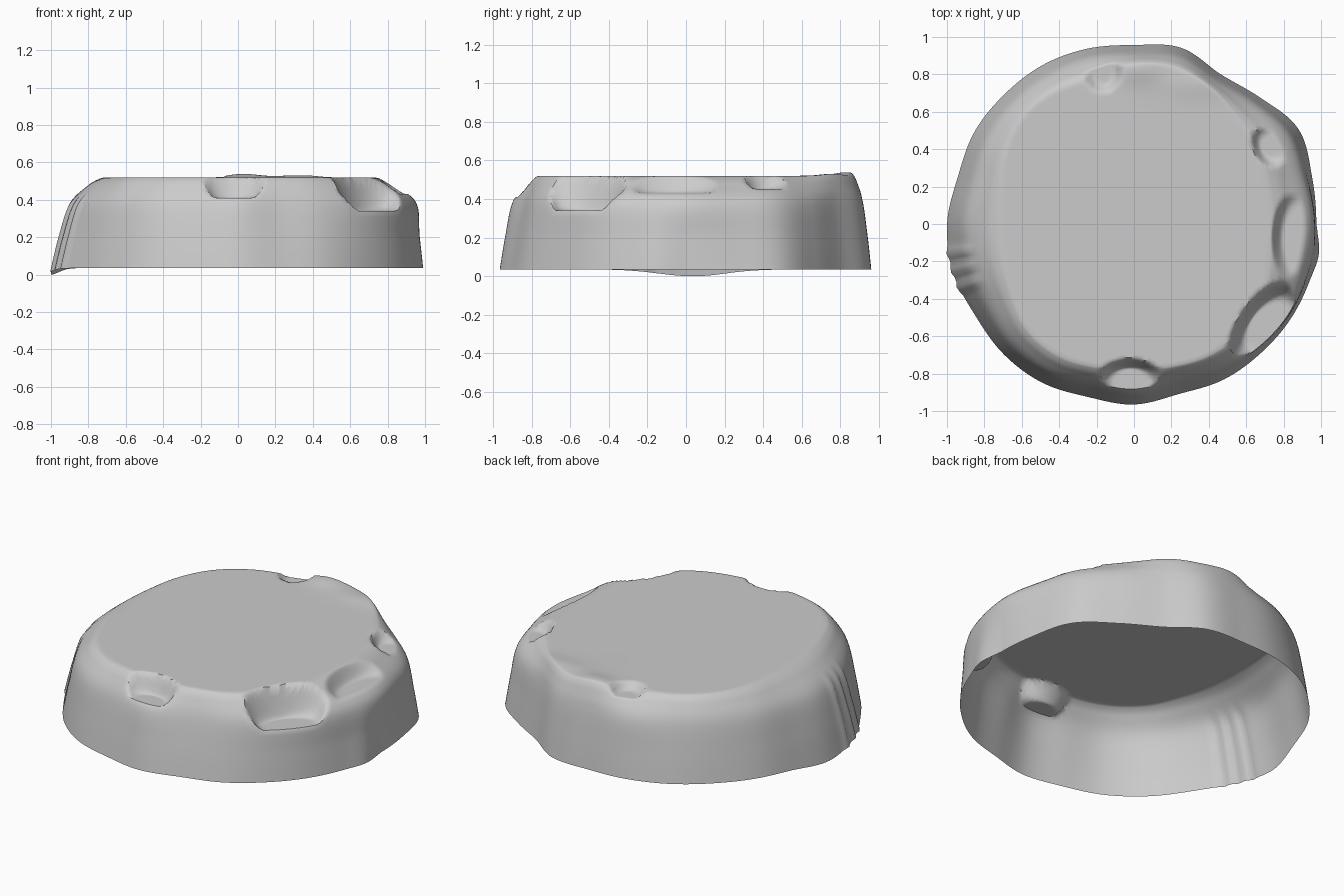
import bpy, bmesh
from math import pi, sin, cos, radians, exp, hypot

if "Cube" in bpy.data.objects:
    bpy.data.objects.remove(bpy.data.objects["Cube"])

# Radii every 15 degrees, counter-clockwise from +x: foot, shoulder (z=.38), flat top edge
FOOT = [.975, .985, 1.015, .955, .925, .975, .957, .97, .98, .98, .985, .975,
        1.0, 1.005, .98, .985, .98, .957, .965, .94, .96, .968, .98, .985]
SHOULDER = [.955, .94, .95, .91, .89, .93, .915, .92, .92, .92, .91, .89,
            .90, .90, .90, .92, .92, .89, .90, .87, .90, .93, .95, .95]
RIM = [.72, .72, .76, .78, .83, .86, .85, .80, .82, .82, .78, .73,
       .70, .71, .74, .79, .80, .78, .76, .78, .80, .80, .78, .73]
# Chips cut from the rim: centre x, y, outward angle, half length, inward depth, floor z
CHIPS = [(.71, -.53, -38, .30, .15, .34), (.88, -.06, -3, .34, .16, .43),
         (-.02, -.84, -90, .20, .13, .41), (-.17, .82, 102, .12, .14, .48),
         (.74, .42, 30, .15, .12, .45)]
N = 240


def catmull(p0, p1, p2, p3, f):
    return .5 * (2*p1 + (p2-p0)*f + (2*p0-5*p1+4*p2-p3)*f*f + (3*p1-p0-3*p2+p3)*f**3)


def around(tab, a):
    t = a / (2*pi) * len(tab)
    i = int(t)
    return catmull(*[tab[(i+k) % len(tab)] for k in (-1, 0, 1, 2)], t-i)


def along(tab, t):
    i = min(int(t), len(tab)-2)
    g = [tab[max(0, min(len(tab)-1, i+k))] for k in (-1, 0, 1, 2)]
    return catmull(*g, t-i)


def smooth(e0, e1, x):
    t = max(0, min(1, (x-e0)/(e1-e0)))
    return t*t*(3-2*t)


def bump(x, c, w):
    return exp(-((x-c)/w)**2)


def surface_z(x, y, z):
    # raised lip at the back, then chips
    if z > .4:
        z += .018*exp(-((x-.03)/.12)**2 - ((y-.83)/.08)**2)
        z += .010*exp(-((x-.33)/.2)**2 - ((y-.75)/.08)**2)
    for cx, cy, ang, half, depth, floor in CHIPS:
        c, s = cos(radians(ang)), sin(radians(ang))
        v = (x-cx)*c + (y-cy)*s
        u = -(x-cx)*s + (y-cy)*c
        d = hypot(u/half, min(v, 0)/depth)
        if v > -.5 and d < 1.1:
            z = min(z, floor + (.545-floor)*smooth(.5, 1.08, d))
    return z


def column(a):
    deg = a*180/pi
    rb, rm, rt = around(FOOT, a), around(SHOULDER, a), around(RIM, a)
    rb += .02*bump(deg, 351, 6)
    z0 = .035 - .035*bump(deg, 178, 14)
    # vertical ribs on the left side
    rib = sum(bump(deg, c, 1.5) for c in (189, 194.5, 200))
    rs = [rb, rb+.42*(rm-rb), rm, rm+.48*(rt-rm), rm+.8*(rt-rm), rt]
    zs = [z0, .2, .38, .475, .512, .52]
    pts = []
    for k in range(36):
        t = k/35*5
        r, z = along(rs, t), min(along(zs, t), .52)
        r += .014*(rib-.4*bump(deg, 194.5, 9))*(1-smooth(.36, .46, z))
        pts.append((r*cos(a), r*sin(a), z))
    for f in (.98, .96, .94, .92, .90, .88, .86, .83, .8, .7, .4):
        pts.append((rt*f*cos(a), rt*f*sin(a), .52))
    return [(x, y, surface_z(x, y, z)) for x, y, z in pts]


# Weathered drum shell, open underneath
bm = bmesh.new()
cols = [[bm.verts.new(p) for p in column(2*pi*i/N)] for i in range(N)]
centre = bm.verts.new((0, 0, .52))
for i in range(N):
    a, b = cols[i], cols[(i+1) % N]
    for k in range(len(a)-1):
        bm.faces.new((a[k], b[k], b[k+1], a[k+1]))
    bm.faces.new((a[-1], b[-1], centre))
mesh = bpy.data.meshes.new("stone_shell")
bm.to_mesh(mesh)
bm.free()
obj = bpy.data.objects.new("stone_shell", mesh)
bpy.context.collection.objects.link(obj)
bpy.context.view_layer.objects.active = obj
obj.select_set(True)
bpy.ops.object.shade_smooth_by_angle(angle=radians(50))
